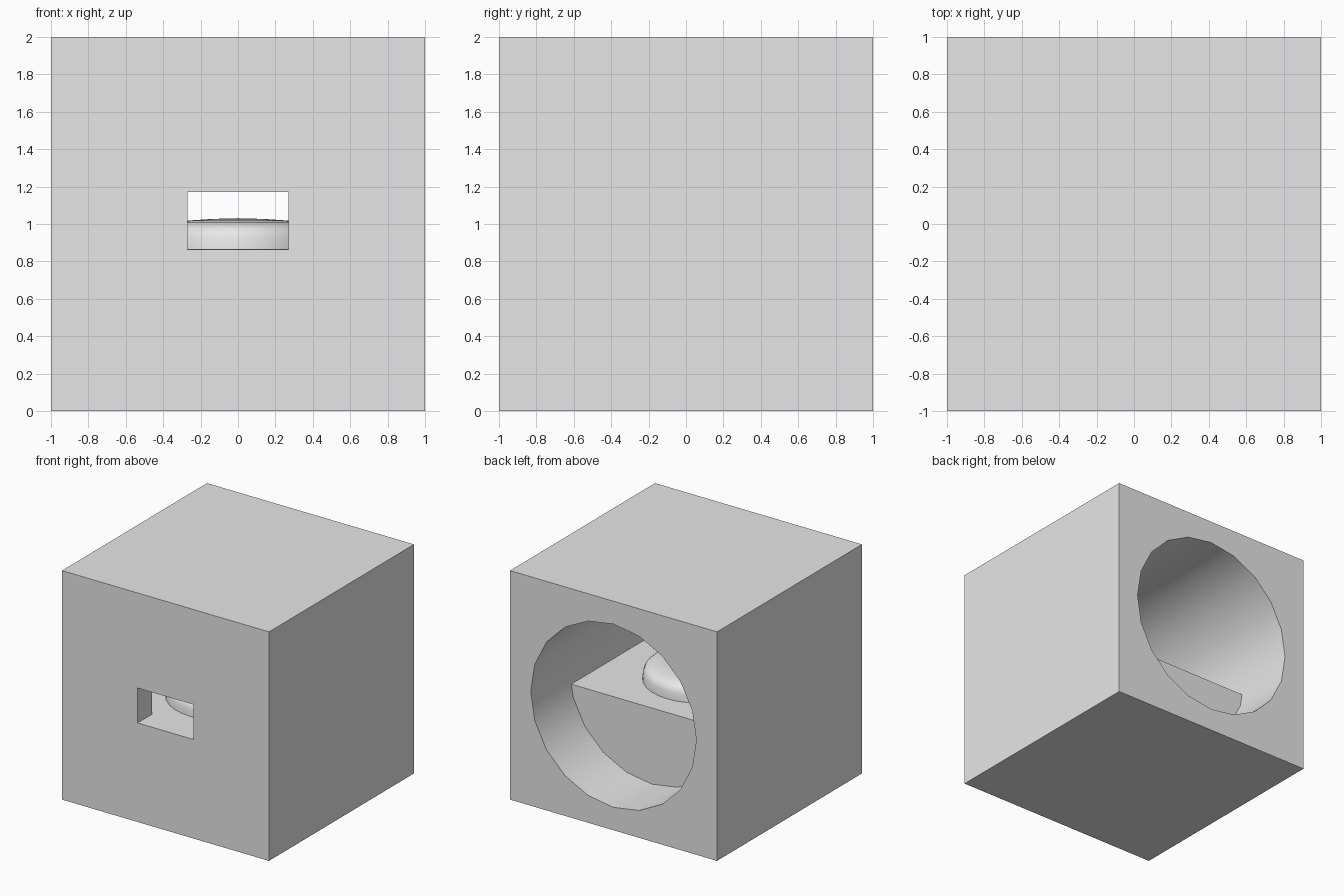
import bpy
import bmesh
import math
from mathutils import Matrix, Vector

cube = bpy.data.objects.get("Cube")
if cube:
    bpy.data.objects.remove(cube, do_unlink=True)

FLOOR_Z = 0.865
CAVITY_FRONT = -0.8

grey = bpy.data.materials.new("plain_grey")
grey.use_nodes = True
grey.diffuse_color = (0.8, 0.8, 0.8, 1)
grey.node_tree.nodes["Principled BSDF"].inputs["Base Color"].default_value = (0.8, 0.8, 0.8, 1)


def finish(name, bm):
    """Turn a bmesh into a named grey object."""
    bmesh.ops.recalc_face_normals(bm, faces=bm.faces)
    mesh = bpy.data.meshes.new(name)
    bm.to_mesh(mesh)
    bm.free()
    mesh.materials.append(grey)
    obj = bpy.data.objects.new(name, mesh)
    bpy.context.collection.objects.link(obj)
    return obj


def box(name, low, high):
    low, high = Vector(low), Vector(high)
    bm = bmesh.new()
    bmesh.ops.create_cube(bm, size=1, matrix=Matrix.Translation((low + high) / 2)
                          @ Matrix.Diagonal((high - low).to_4d()))
    return finish(name, bm)


def tube_bmesh(radius, y0, y1):
    """Twenty-sided cylinder along y at mid height."""
    bm = bmesh.new()
    place = Matrix.Translation((0, (y0 + y1) / 2, 1)) @ Matrix.Rotation(math.pi / 2, 4, "X")
    bmesh.ops.create_cone(bm, cap_ends=True, segments=20, radius1=radius,
                          radius2=radius, depth=y1 - y0, matrix=place)
    return bm


def smooth(obj):
    bpy.ops.object.select_all(action="DESELECT")
    obj.select_set(True)
    bpy.context.view_layer.objects.active = obj
    bpy.ops.object.shade_smooth_by_angle(angle=math.radians(35))


def cut(obj, cutter):
    cutter.hide_render = True
    mod = obj.modifiers.new("cut", "BOOLEAN")
    mod.operation = "DIFFERENCE"
    mod.solver = "EXACT"
    mod.object = cutter
    bpy.ops.object.select_all(action="DESELECT")
    obj.select_set(True)
    bpy.context.view_layer.objects.active = obj
    bpy.ops.object.modifier_apply(modifier=mod.name)
    bpy.data.objects.remove(cutter, do_unlink=True)


# Cube shell with a round cavity open at the back and a slot at the front
shell = box("cube_shell", (-1, -1, 0), (1, 1, 2))
cut(shell, finish("cavity_cutter", tube_bmesh(0.8, CAVITY_FRONT, 1.2)))
cut(shell, box("slot_cutter", (-0.27, -1.2, FLOOR_Z), (0.27, CAVITY_FRONT + 0.1, 1.17)))
smooth(shell)

# Platform filling the lower part of the cavity
bm = tube_bmesh(0.8, CAVITY_FRONT, 0.47)
bmesh.ops.bisect_plane(bm, geom=bm.verts[:] + bm.edges[:] + bm.faces[:],
                       plane_co=(0, 0, FLOOR_Z), plane_no=(0, 0, 1), clear_outer=True)
bmesh.ops.holes_fill(bm, edges=[e for e in bm.edges if e.is_boundary])
smooth(finish("platform", bm))

# Low rounded dome standing on the platform
profile = [(0.46, FLOOR_Z), (0.455, 0.93), (0.44, 0.965), (0.41, 0.99),
           (0.36, 1.007), (0.27, 1.018), (0.14, 1.027), (0, 1.031)]
bm = bmesh.new()
verts = [bm.verts.new((r, 0, z)) for r, z in profile]
edges = [bm.edges.new(pair) for pair in zip(verts, verts[1:])]
bmesh.ops.spin(bm, geom=verts + edges, cent=(0, 0, 0), axis=(0, 0, 1),
               angle=math.tau, steps=32)
bmesh.ops.remove_doubles(bm, verts=bm.verts, dist=0.0005)
dome = finish("dome", bm)
dome.location.y = -0.2
smooth(dome)
